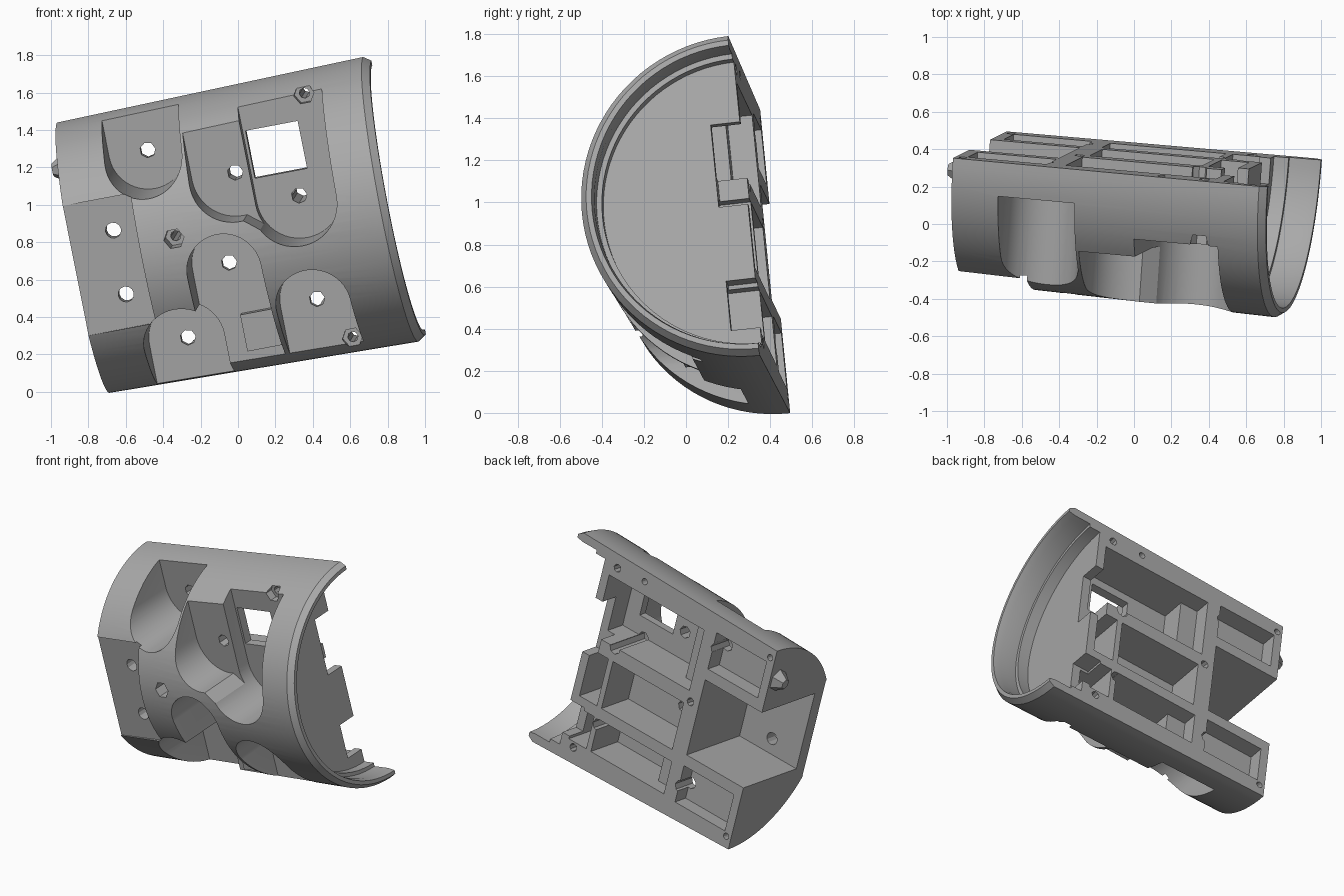
import bpy, bmesh, math
from mathutils import Matrix, Vector

cube = bpy.data.objects.get("Cube")
if cube:
    bpy.data.objects.remove(cube, do_unlink=True)

grey = bpy.data.materials.new("plain_grey")
grey.use_nodes = True
grey.diffuse_color = (0.4, 0.4, 0.4, 1)
grey.node_tree.nodes["Principled BSDF"].inputs["Base Color"].default_value = (0.4, 0.4, 0.4, 1)

# Part frame: X along the cylinder, Y towards the back, Z across the split face
along = Vector((0.9786, -0.088, 0.186)).normalized()
across = Vector((-0.19, -0.097, 0.977))
across = (across - along * across.dot(along)).normalized()
back = across.cross(along)
pose = Matrix((along, back, across)).transposed().to_4x4()
pose.translation = (0.0075, 0.349, 0.8775)


def finish(name, bm):
    bmesh.ops.recalc_face_normals(bm, faces=bm.faces)
    mesh = bpy.data.meshes.new(name)
    bm.to_mesh(mesh)
    bm.free()
    mesh.materials.append(grey)
    obj = bpy.data.objects.new(name, mesh)
    bpy.context.collection.objects.link(obj)
    return obj


def lathe(name, profile, steps=96):
    bm = bmesh.new()
    verts = [bm.verts.new((a, 0, r)) for a, r in profile]
    edges = [bm.edges.new(p) for p in zip(verts, verts[1:])]
    bmesh.ops.spin(bm, geom=verts + edges, cent=(0, 0, 0), axis=(1, 0, 0),
                   angle=math.tau, steps=steps, use_merge=True)
    bmesh.ops.remove_doubles(bm, verts=bm.verts, dist=0.0005)
    return finish(name, bm)


def prism(name, outline, y0, y1):
    bm = bmesh.new()
    face = bm.faces.new([bm.verts.new((a, y0, c)) for a, c in outline])
    out = bmesh.ops.extrude_face_region(bm, geom=[face])
    moved = [v for v in out["geom"] if isinstance(v, bmesh.types.BMVert)]
    bmesh.ops.translate(bm, verts=moved, vec=(0, y1 - y0, 0))
    return finish(name, bm)


def box(name, a0, a1, y0, y1, c0, c1):
    return prism(name, [(a0, c0), (a1, c0), (a1, c1), (a0, c1)], y0, y1)


def drill(name, a, c, r, y0=-1, y1=0.2, sides=12):
    ring = [math.tau * i / sides for i in range(sides)]
    return prism(name, [(a + r * math.cos(t), c + r * math.sin(t)) for t in ring], y0, y1)


def slot(name, a, c, r, floor, side):
    # Round-ended pocket that runs out through the top (1) or bottom (-1)
    arc = [math.pi * i / 24 for i in range(25)]
    outline = [(a + r * math.cos(t), c - side * r * math.sin(t)) for t in arc]
    return prism(name, outline + [(a - r, side), (a + r, side)], -1, floor)


body = lathe("half_shell_body",
             [(-0.85, 0), (-0.85, 0.738), (0.83, 0.777), (0.87, 0.75), (0.87, 0)])

cutters = [box("cut_split", -1, 1, 0, 1, -1, 1)]

# Stepped bore at the open end
cutters.append(lathe("cut_bore", [(0.62, 0), (0.62, 0.69), (0.70, 0.69), (0.70, 0.715),
                                  (0.82, 0.715), (0.9, 0.73), (0.9, 0)]))

# Recessed flat at the closed end with its two holes
cutters.append(box("cut_flat", -1, -0.48, -1, -0.64, -0.355, 0.355))
for c in (-0.175, 0.175):
    cutters.append(drill("cut_flat_hole", -0.61, c, 0.042, y1=-0.3))

# Front pockets, each with a hole through its floor
pockets = [(-0.385, 0.52, 0.21, -0.185, 1), (0.076, 0.34, 0.235, -0.455, 1),
           (0.38, 0.145, 0.23, -0.355, 1), (-0.37, -0.51, 0.21, -0.175, -1),
           (-0.06, -0.14, 0.20, -0.345, -1), (0.365, -0.42, 0.20, -0.345, -1)]
for a, c, r, floor, side in pockets:
    cutters.append(slot("cut_pocket", a, c, r, floor, side))
    cutters.append(drill("cut_pocket_hole", a, c, 0.042, sides=7))
cutters.append(box("cut_window", 0.165, 0.45, -0.6, 0.2, 0.28, 0.54))

# Blend between the two neighbouring upper pockets
cutters.append(prism("cut_blend", [(0.09, 0.11), (0.19, 0.03), (0.26, 0.2), (0.14, 0.25)],
                     -1, -0.455))

# Compartments in the split face; the shallow ends pass behind the outer pockets
for a0, a1, floor, c0, c1 in [
        (-0.26, 0.56, -0.12, 0.15, 0.60), (-0.13, 0.56, -0.295, 0.15, 0.60),
        (-0.24, 0.37, -0.28, -0.30, 0.05), (0.41, 0.56, -0.28, -0.30, 0.05),
        (-0.26, 0.37, -0.11, -0.62, -0.38), (-0.12, 0.37, -0.28, -0.62, -0.38),
        (0.41, 0.56, -0.28, -0.62, -0.38),
        (-0.79, -0.36, -0.12, 0.36, 0.63), (-0.79, -0.36, -0.11, -0.63, -0.36),
        (-0.95, -0.36, -0.55, -0.28, 0.28)]:
    cutters.append(box("cut_compartment", a0, a1, floor, 0.2, c0, c1))

# Notches in the bore wall
for c0, c1 in [(0.0, 0.40), (-0.6, -0.36)]:
    cutters.append(box("cut_notch", 0.5, 0.69, -0.14, 0.2, c0, c1))

# Counterbored screw holes
for a, c, depth in [(0.51, 0.675, -0.3), (0.51, -0.66, -0.3), (-0.29, 0.08, -0.6)]:
    cutters.append(drill("cut_screw_head", a, c, 0.055, y1=depth, sides=6))
    cutters.append(drill("cut_screw", a, c, 0.028, sides=8))
cutters.append(drill("cut_pin", 0.28, 0.69, 0.022, y0=-0.1))
for c in (-0.66, 0.67):
    cutters.append(drill("cut_end_pin", -0.81, c, 0.022, y0=-0.1))

for cutter in cutters:
    cutter.hide_render = True
    mod = body.modifiers.new(cutter.name, "BOOLEAN")
    mod.operation = "DIFFERENCE"
    mod.solver = "EXACT"
    mod.object = cutter

# Bake the cuts and drop the cutters
bpy.context.view_layer.update()
graph = bpy.context.evaluated_depsgraph_get()
baked = bpy.data.meshes.new_from_object(body.evaluated_get(graph))
body.modifiers.clear()
body.data = baked
for cutter in cutters:
    bpy.data.objects.remove(cutter, do_unlink=True)

# Small raised block in the lower pocket and locating nub on the closed end
block = box("pocket_block", -0.05, 0.142, -0.42, -0.30, -0.62, -0.42)
nub = lathe("locating_nub", [(-0.915, 0), (-0.915, 0.035), (-0.84, 0.085), (-0.84, 0)], 6)
nub.data.transform(Matrix.Translation((0, -0.09, 0.5)))

bpy.ops.object.select_all(action="DESELECT")
for obj in (body, block, nub):
    obj.matrix_world = pose
    obj.select_set(True)
bpy.context.view_layer.objects.active = body
bpy.ops.object.shade_smooth_by_angle(angle=math.radians(25))
